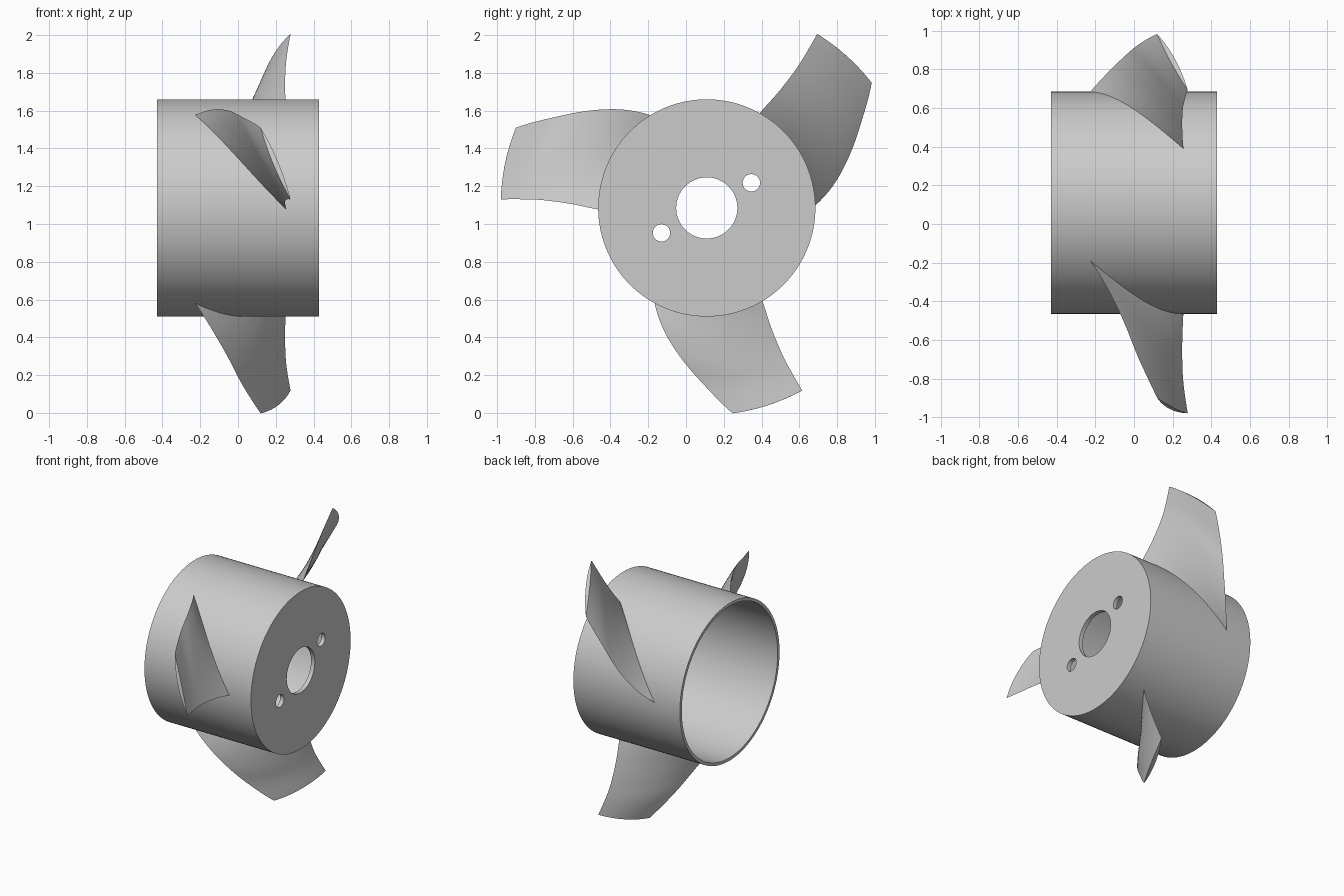
import bpy, bmesh
from math import sin, cos, pi, radians, hypot

if "Cube" in bpy.data.objects:
    bpy.data.objects.remove(bpy.data.objects["Cube"])

CY, CZ = 0.11, 1.085      # hub axis runs along x through this point
R, X0, X1 = 0.575, -0.43, 0.43


def polar(x, r, a):
    return (x, CY + r * cos(a), CZ + r * sin(a))


def finish(name, bm):
    bmesh.ops.recalc_face_normals(bm, faces=bm.faces)
    me = bpy.data.meshes.new(name)
    bm.to_mesh(me)
    bm.free()
    ob = bpy.data.objects.new(name, me)
    bpy.context.collection.objects.link(ob)
    return ob


def activate(ob):
    bpy.ops.object.select_all(action='DESELECT')
    ob.select_set(True)
    bpy.context.view_layer.objects.active = ob


# Hub: thin-walled cup, open towards -x, closed by a plate at +x
def make_hub(n=128, wall=0.022, plate=0.03):
    bm = bmesh.new()
    prof = [(X1, R), (X0, R), (X0, R - wall), (X1 - plate, R - wall)]
    rings = [[bm.verts.new(polar(x, r, 2 * pi * i / n)) for i in range(n)] for x, r in prof]
    for a, b in zip(rings, rings[1:]):
        for i in range(n):
            j = (i + 1) % n
            bm.faces.new((a[i], a[j], b[j], b[i]))
    bm.faces.new(rings[0])
    bm.faces.new(rings[-1])
    return finish("hub", bm)


hub = make_hub()

# Shaft hole and two bolt holes through the plate
for y, z, r, n in [(CY, CZ, 0.162, 64), (0.346, 1.218, 0.046, 32), (-0.13, 0.953, 0.046, 32)]:
    bpy.ops.mesh.primitive_cylinder_add(vertices=n, radius=r, depth=0.3,
                                        location=(X1, y, z), rotation=(0, pi / 2, 0))
    cutter = bpy.context.object
    cutter.name = "hole_cutter"
    activate(hub)
    mod = hub.modifiers.new("hole", 'BOOLEAN')
    mod.operation, mod.solver, mod.object = 'DIFFERENCE', 'EXACT', cutter
    bpy.ops.object.modifier_apply(modifier=mod.name)
    bpy.data.objects.remove(cutter)
bpy.ops.object.shade_smooth_by_angle(angle=radians(30))

# Blade edges from root to tip: (radius, angle in degrees, x)
LEAD = [(0.565, 120.5, -0.235), (0.674, 129.6, -0.145), (0.80, 139.8, -0.055),
        (0.94, 149.3, 0.025), (1.096, 157.2, 0.12)]
TRAIL = [(0.565, 181, 0.256), (0.71, 178.4, 0.25), (0.861, 177.3, 0.251),
         (0.97, 177.3, 0.26), (1.091, 177.6, 0.278)]


# Smooth interpolation through the edge points (Catmull-Rom)
def spline(pts, t):
    k = min(int(t * (len(pts) - 1)), len(pts) - 2)
    u = t * (len(pts) - 1) - k
    p = [pts[max(0, min(len(pts) - 1, k + d))] for d in (-1, 0, 1, 2)]
    return [0.5 * (2 * b + (c - a) * u + (2 * a - 5 * b + 4 * c - d) * u * u
                   + (3 * b - a - 3 * c + d) * u ** 3) for a, b, c, d in zip(*p)]


# Blade: lens-shaped sections lofted from root to tip
def make_blade(name, turn, spans=20, n=14):
    bm = bmesh.new()
    loops = []
    for s in range(spans + 1):
        t = s / spans
        (r0, a0, x0), (r1, a1, x1) = spline(LEAD, t), spline(TRAIL, t)
        dx, dc = x1 - x0, radians(a1 - a0) * (r0 + r1) / 2
        length = hypot(dx, dc)
        half = 0.022 - 0.008 * t
        loop = []
        for i in range(2 * n):
            side = 1 if i <= n else -1
            f = i / n if i <= n else 2 - i / n
            off = side * half * 4 * f * (1 - f)
            r = r0 + (r1 - r0) * f
            a = radians(a0 + (a1 - a0) * f + turn) - off * dx / length / r
            x = x0 + dx * f + off * dc / length
            loop.append(bm.verts.new(polar(x, r, a)))
        loops.append(loop)
    for a, b in zip(loops, loops[1:]):
        for i in range(2 * n):
            j = (i + 1) % (2 * n)
            bm.faces.new((a[i], a[j], b[j], b[i]))
    for lp in (loops[0], loops[-1]):
        for i in range(n):
            quad = [lp[i], lp[i + 1], lp[2 * n - i - 1], lp[(2 * n - i) % (2 * n)]]
            bm.faces.new(list(dict.fromkeys(quad)))
    ob = finish(name, bm)
    activate(ob)
    bpy.ops.object.shade_smooth_by_angle(angle=radians(20))


for k in range(3):
    make_blade(f"blade_{k + 1}", 120 * k)
